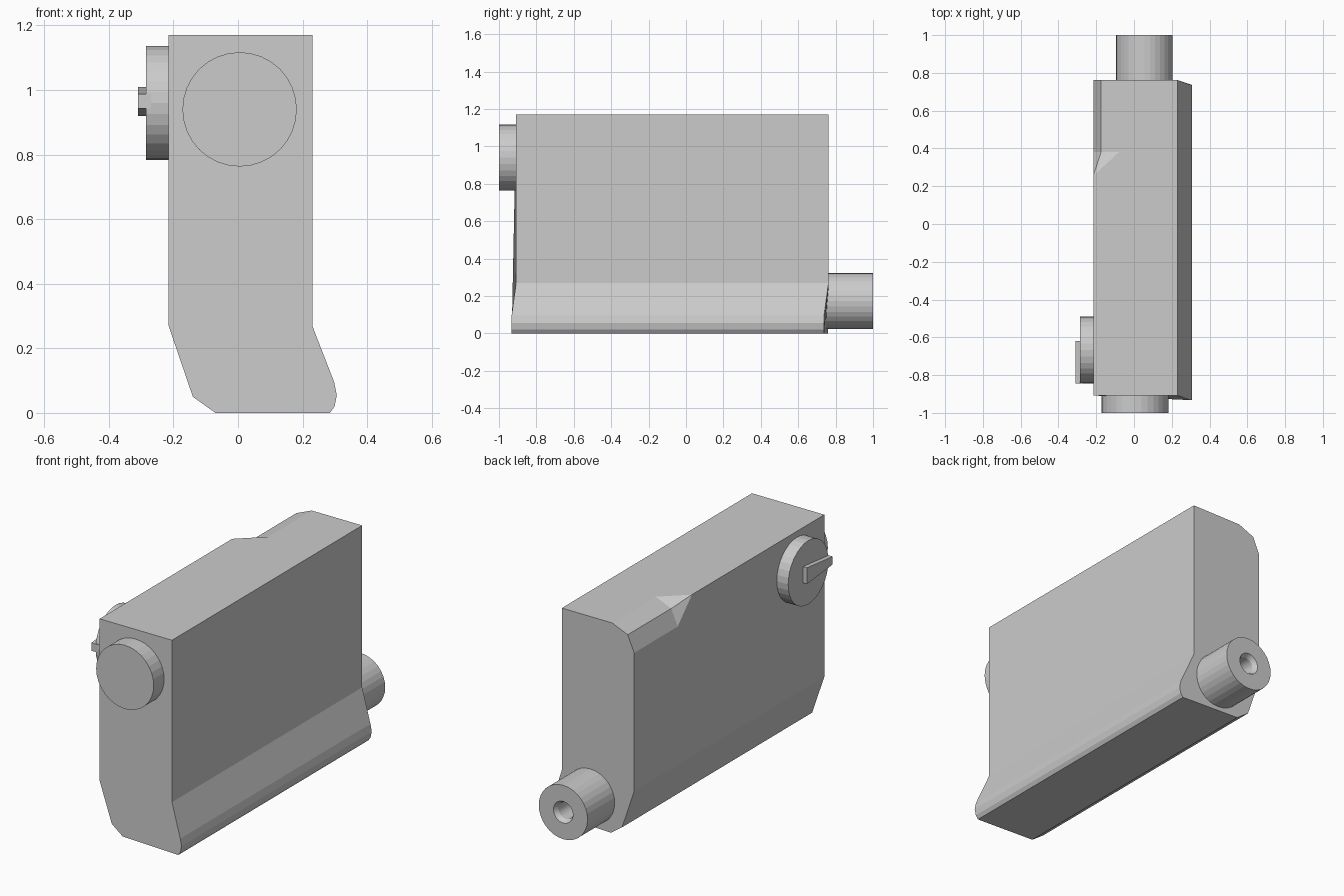
import bpy, bmesh, math
from mathutils import Matrix, Vector

if "Cube" in bpy.data.objects:
    bpy.data.objects.remove(bpy.data.objects["Cube"])


def finish(name, bm):
    bmesh.ops.remove_doubles(bm, verts=bm.verts, dist=1e-5)
    bmesh.ops.recalc_face_normals(bm, faces=bm.faces)
    me = bpy.data.meshes.new(name)
    bm.to_mesh(me)
    bm.free()
    ob = bpy.data.objects.new(name, me)
    bpy.context.collection.objects.link(ob)
    return ob


def loft(name, rings):
    """Skin closed rings of equal length and cap both ends."""
    bm = bmesh.new()
    loops = [[bm.verts.new(p) for p in r] for r in rings]
    n = len(loops[0])
    for a, b in zip(loops, loops[1:]):
        for i in range(n):
            j = (i + 1) % n
            bm.faces.new((a[i], a[j], b[j], b[i]))
    bm.faces.new(loops[0])
    bm.faces.new(loops[-1])
    return finish(name, bm)


def lathe(name, base, axis, profile, n=32):
    """Turn (radius, distance) pairs around an axis starting at base."""
    rot = Vector((0, 0, 1)).rotation_difference(Vector(axis)).to_matrix().to_4x4()
    m = Matrix.Translation(base) @ rot
    rings = [[m @ Vector((r * math.cos(math.tau * i / n),
                          r * math.sin(math.tau * i / n), d))
              for i in range(n)] for r, d in profile]
    return loft(name, rings)


# Main housing: kinked profile, lower part slightly yawed
lower = [(-0.215, 0.27), (-0.14, 0.05), (-0.07, 0), (0.285, 0), (0.299, 0.02),
         (0.306, 0.055), (0.298, 0.095), (0.23, 0.27), (0.23, 1.17)]
square = [(-0.215, 1.17)] * 3
chamfer = [(-0.08, 1.17), (-0.175, 1.13), (-0.215, 1.04)]


def section(y, corner):
    return [(x, y - (0.056 * (x + 0.14) if z < 0.26 else 0), z)
            for x, z in lower + corner]


loft("housing", [section(-0.908, square), section(0.255, square),
                 section(0.38, chamfer), section(0.762, chamfer)])

# Round boss on the front
lathe("front_boss", (0.005, -0.88, 0.94), (0, -1, 0), [(0.177, 0), (0.177, 0.12)])

# Rear pipe with a countersunk bore
lathe("rear_pipe", (0.055, 0.70, 0.173), (0, 1, 0),
      [(0.15, 0), (0.15, 0.30), (0.06, 0.30), (0.046, 0.275), (0.046, 0.16)])

# Side knob
lathe("side_knob", (-0.20, -0.667, 0.96), (-1, 0, 0), [(0.177, 0), (0.177, 0.085)])


# Tapered pointer on the knob
def pointer_end(y, half):
    z = 0.965
    return [(-0.27, y, z - half), (-0.31, y, z - half),
            (-0.31, y, z + half), (-0.27, y, z + half)]


loft("knob_pointer", [pointer_end(-0.845, 0.022), pointer_end(-0.62, 0.045)])
